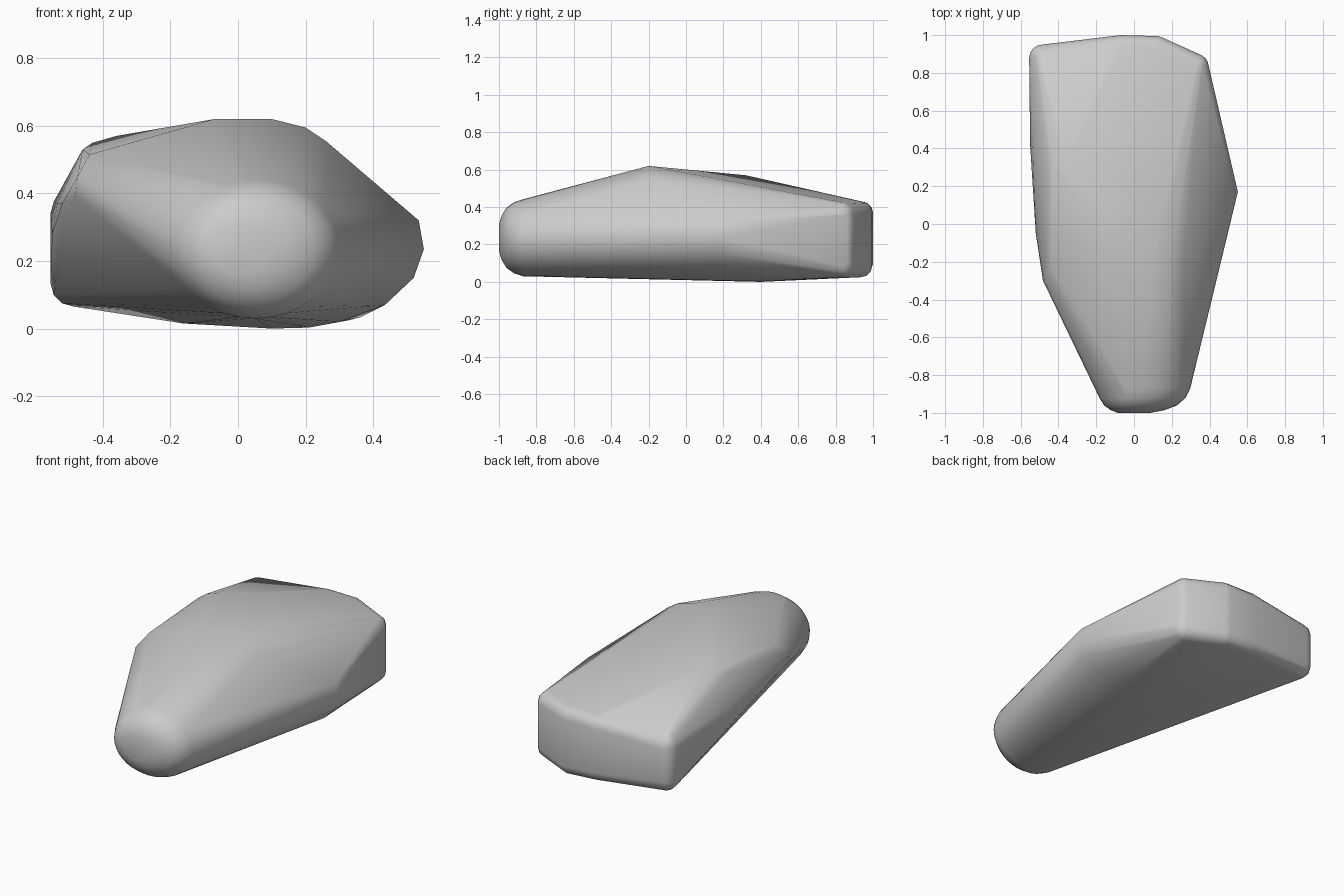
import bpy, bmesh, math

if "Cube" in bpy.data.objects:
    bpy.data.objects.remove(bpy.data.objects["Cube"])

points = []

def upright(x, y, z_low, z_high, r, steps=16):
    """Rounded post: two stacked spheres whose hull gives a soft vertical corner."""
    for z in (z_low + r, z_high - r):
        for i in range(steps):
            a = 2 * math.pi * i / steps
            for b in (-90, -60, -30, 0, 30, 60, 90):
                e = math.radians(b)
                points.append((x + r * math.cos(e) * math.cos(a),
                               y + r * math.cos(e) * math.sin(a),
                               z + r * math.sin(e)))

# rounded front nose, as shrinking oval rings
for y, cx, s in ((-1.0, 0.0, 0.35), (-0.985, 0.02, 0.58), (-0.96, 0.035, 0.78),
                 (-0.92, 0.045, 0.92), (-0.87, 0.05, 1.0)):
    for i in range(32):
        a = 2 * math.pi * i / 32
        points.append((cx + 0.248 * s * math.cos(a), y, 0.236 + 0.206 * s * math.sin(a)))

# back corners
upright(-0.485, 0.88, 0.065, 0.41, 0.07)
upright(-0.07, 0.94, 0.04, 0.43, 0.06)
upright(0.12, 0.935, 0.025, 0.43, 0.06)
upright(0.33, 0.835, 0.025, 0.425, 0.065)

# raised ridge across the top
points += [(-0.07, -0.2, 0.62), (0.1, -0.2, 0.62), (0.2, -0.2, 0.595), (0.26, -0.2, 0.555)]
# left shoulder
points += [(-0.36, 0.32, 0.57), (-0.43, 0.31, 0.55), (-0.46, 0.28, 0.53),
           (-0.535, 0.35, 0.37), (-0.55, 0.42, 0.28),
           (-0.44, -0.22, 0.515), (-0.475, -0.3, 0.45), (-0.482, -0.3, 0.39),
           (-0.52, -0.05, 0.37)]
# right flank bulge
points += [(0.535, 0.17, 0.32), (0.55, 0.17, 0.235), (0.52, 0.18, 0.15), (0.435, 0.2, 0.07)]
# underside
points += [(0.3, 0.3, 0.02), (0.21, 0.4, 0.003), (0.1, 0.4, 0.0), (-0.16, 0.45, 0.015)]

bm = bmesh.new()
for p in points:
    bm.verts.new(p)
hull = bmesh.ops.convex_hull(bm, input=bm.verts[:])
loose = {g for g in hull["geom_interior"] + hull["geom_unused"] if isinstance(g, bmesh.types.BMVert)}
bmesh.ops.delete(bm, geom=[v for v in bm.verts if v in loose or not v.link_faces], context='VERTS')
bmesh.ops.remove_doubles(bm, verts=bm.verts[:], dist=0.002)
bmesh.ops.recalc_face_normals(bm, faces=bm.faces[:])

mesh = bpy.data.meshes.new("boulder")
bm.to_mesh(mesh)
bm.free()
boulder = bpy.data.objects.new("boulder", mesh)
bpy.context.collection.objects.link(boulder)
bpy.context.view_layer.objects.active = boulder
boulder.select_set(True)
bpy.ops.object.shade_smooth_by_angle(angle=math.radians(40))
